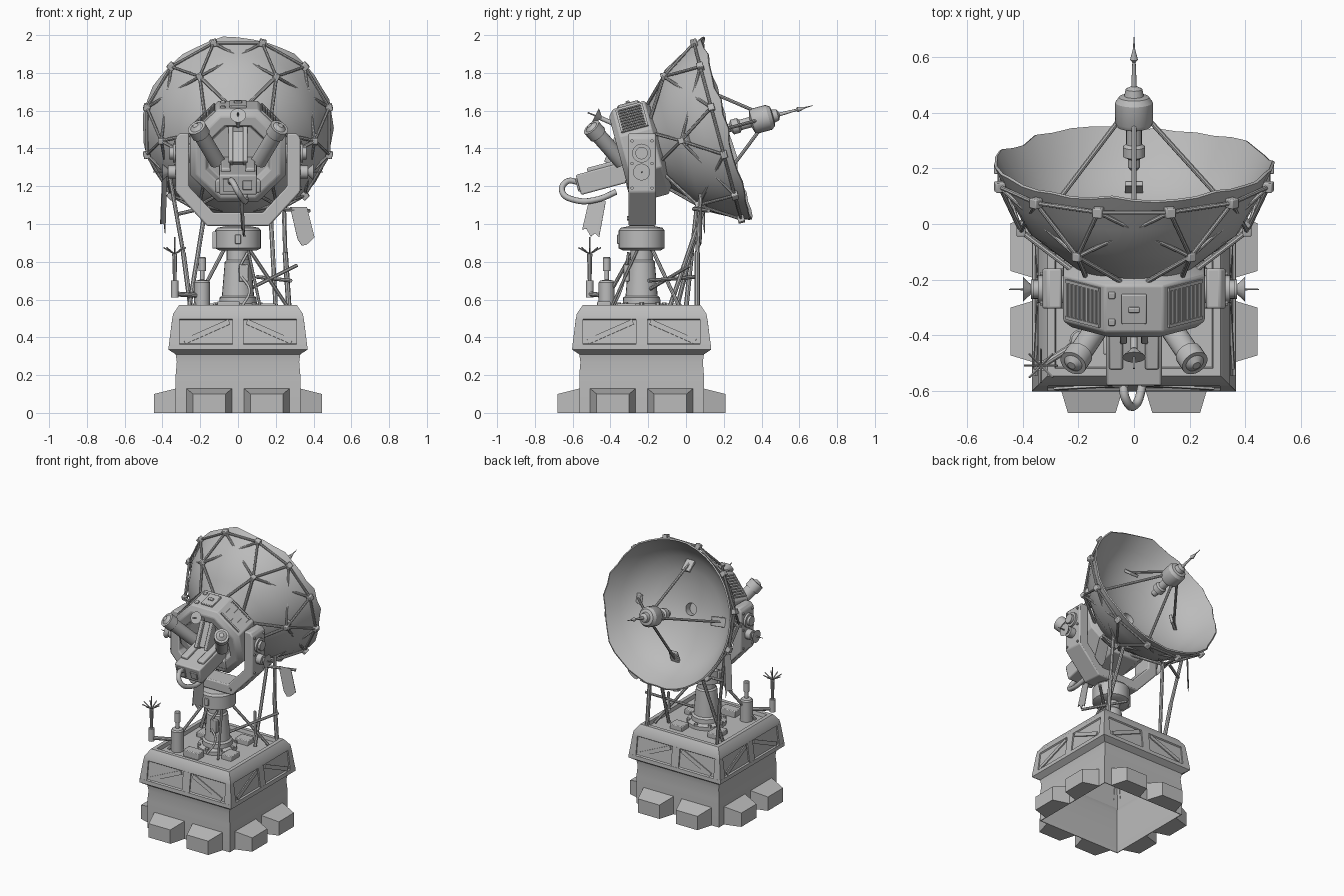
import bpy, bmesh, math, random
from mathutils import Matrix, Vector

random.seed(4)
if "Cube" in bpy.data.objects:
    bpy.data.objects.remove(bpy.data.objects["Cube"])

grey = bpy.data.materials.new("plain grey")
grey.use_nodes = True
grey.diffuse_color = (0.5, 0.5, 0.5, 1)
grey.node_tree.nodes["Principled BSDF"].inputs["Base Color"].default_value = (0.5, 0.5, 0.5, 1)

T, R, rad = Matrix.Translation, Matrix.Rotation, math.radians
ID = Matrix.Identity(4)
BASE = T((0, -0.235, 0))                                # tower axis
HEAD = T((0, 0.215, 1.505)) @ R(rad(15), 4, 'X')        # dish rim frame, +y is the dish axis
AXIS = HEAD @ R(rad(-90), 4, 'X')                       # same, turned for lathing


def finish(name, bm, bevel=0.0, mat=ID):
    bmesh.ops.recalc_face_normals(bm, faces=bm.faces)
    for f in bm.faces:
        f.smooth = True
    for e in bm.edges:
        e.smooth = e.is_manifold and e.calc_face_angle(0) < rad(32)
    me = bpy.data.meshes.new(name)
    bm.to_mesh(me)
    bm.free()
    me.materials.append(grey)
    ob = bpy.data.objects.new(name, me)
    bpy.context.collection.objects.link(ob)
    ob.matrix_world = mat
    if bevel:
        mod = ob.modifiers.new("bevel", 'BEVEL')
        mod.width, mod.segments = bevel, 2
    return ob


def add_box(bm, c, s, mat=ID):
    bmesh.ops.create_cube(bm, size=1, matrix=mat @ T(c) @ Matrix.Diagonal((*s, 1)))


def add_hull(bm, pts, mat=ID):
    bmesh.ops.convex_hull(bm, input=[bm.verts.new(mat @ Vector(p)) for p in pts])


def add_rod(bm, a, b, r, r2=None, n=10):
    a, b = Vector(a), Vector(b)
    d = b - a
    m = T((a + b) / 2) @ d.to_track_quat('Z', 'Y').to_matrix().to_4x4()
    bmesh.ops.create_cone(bm, cap_ends=True, segments=n, radius1=r,
                          radius2=r if r2 is None else r2, depth=d.length, matrix=m)


def boxes(name, items, mat=ID, bevel=0.0):
    bm = bmesh.new()
    for c, s in items:
        add_box(bm, c, s)
    return finish(name, bm, bevel, mat)


def rods(name, items, mat=ID, n=10):
    bm = bmesh.new()
    for it in items:
        add_rod(bm, *it, n=n)
    return finish(name, bm, 0, mat)


def lathe(name, prof, n, mat=ID, turn=0.0, ragged=0.0, bevel=0.0):
    bm = bmesh.new()
    jit = [random.uniform(-ragged, ragged) for _ in range(n)]
    rings = []
    for r, z in prof:
        ring = []
        for i in range(n):
            t = turn + math.tau * i / n
            k = jit[i] if r > 0.47 else 0
            ring.append(bm.verts.new(((r + k / 2) * math.cos(t), (r + k / 2) * math.sin(t), z + k)))
        rings.append(ring)
    for p, q in zip(rings, rings[1:]):
        for i in range(n):
            bm.faces.new((p[i], p[(i + 1) % n], q[(i + 1) % n], q[i]))
    bm.faces.new(rings[0])
    bm.faces.new(rings[-1])
    return finish(name, bm, bevel, mat)


def tube(name, pts, r, mat=ID):
    cu = bpy.data.curves.new(name, 'CURVE')
    cu.dimensions, cu.bevel_depth, cu.bevel_resolution = '3D', r, 3
    sp = cu.splines.new('BEZIER')
    sp.bezier_points.add(len(pts) - 1)
    for bp, p in zip(sp.bezier_points, pts):
        bp.co = p
        bp.handle_left_type = bp.handle_right_type = 'AUTO'
    cu.materials.append(grey)
    ob = bpy.data.objects.new(name, cu)
    bpy.context.collection.objects.link(ob)
    ob.matrix_world = mat


# Base: hollow square shell, open below, with a recessed belt and deck
q = math.sqrt(2)
shell = [(.29, .53), (.335, .5), (.345, .35), (.318, .3), (.325, 0), (.33, 0), (.33, .2), (.324, .27), (.33, .31),
         (.368, .335), (.366, .362), (.356, .368), (.34, .492), (.348, .498), (.343, .525), (.312, .57), (.285, .57), (.28, .545)]
lathe("base_shell", [(r * q, z) for r, z in shell], 4, BASE, math.pi / 4)

# Feet and the braced belt frame
feet, frame = bmesh.new(), bmesh.new()
for k in range(4):
    side = R(k * math.pi / 2, 4, 'Z')
    belt = side @ T((0, -.35, .43)) @ R(rad(-7), 4, 'X')
    add_box(frame, (0, 0, 0), (.06, .014, .14), belt)
    for s in (-1, 1):
        add_hull(frame, [(s * x, -y, z) for c, z in ((.366, .36), (.348, .5))
                         for x in (.31, c) for y in (c, c - .02)], side)
        add_box(frame, (0, 0, 0), (.26, .012, .028), belt @ T((s * .165, 0, 0)) @ R(s * rad(24), 4, 'Y'))
        add_hull(feet, [(s * .152 + dx * w, -d, z) for w, d, h in ((.122, .325, .13), (.086, .445, .1))
                        for dx in (-1, 1) for z in (0, h)], side)
finish("base_feet", feet, 0, BASE)
finish("belt_frame", frame, 0, BASE)

# Pedestal and slewing drum
lathe("pedestal", [(.13, .54), (.13, .57), (.1, .58), (.098, .61), (.085, .62), (.07, .8),
                   (.06, .81), (.06, .87)], 24, BASE)
lathe("slewing_drum", [(.1, .86), (.122, .872), (.122, .965), (.11, .98), (.06, .99)], 28, BASE)
boxes("drum_boxes", [((-.12, 0, .915), (.03, .08, .09)), ((0, -.122, .92), (.03, .015, .05)),
                     ((.03, -.08, .74), (.05, .03, .09))], BASE, .004)
boxes("deck_boxes", [((-.05, -.2, .565), (.12, .07, .05)), ((.16, -.08, .56), (.08, .1, .04)),
                     ((.1, .17, .56), (.1, .08, .04)), ((-.17, .12, .56), (.08, .12, .04))], BASE, .005)
bm = bmesh.new()
for i in range(8):
    t = i * math.tau / 8
    add_rod(bm, (.12 * math.cos(t), .12 * math.sin(t), .56), (.12 * math.cos(t), .12 * math.sin(t), .585), .012, n=6)
finish("pedestal_bolts", bm, 0, BASE)
tube("pedestal_cable", [(.02, -.15, .56), (.06, -.11, .65), (.01, -.085, .75), (.05, -.07, .85)], .007, BASE)

# Yoke: one bent U profile, extruded in depth
half = [(.165, .99), (.33, 1.17), (.33, 1.455), (.31, 1.48), (.26, 1.48), (.26, 1.2), (.13, 1.06)]
bm = bmesh.new()
f = bm.faces.new([bm.verts.new((x, -.305, z)) for x, z in half + [(-x, z) for x, z in reversed(half)]])
ext = bmesh.ops.extrude_face_region(bm, geom=[f])["geom"]
bmesh.ops.translate(bm, vec=(0, .145, 0), verts=[v for v in ext if isinstance(v, bmesh.types.BMVert)])
finish("yoke", bm, .008)

pivot, bolts = bmesh.new(), bmesh.new()
for s in (-1, 1):
    add_rod(pivot, (s * .2, -.235, 1.375), (s * .345, -.235, 1.375), .05, n=20)
    add_rod(pivot, (s * .34, -.235, 1.375), (s * .362, -.235, 1.375), .033, n=20)
    add_rod(pivot, (s * .32, -.235, 1.275), (s * .37, -.235, 1.275), .035, n=20)
    add_rod(pivot, (s * .365, -.235, 1.275), (s * .4, -.235, 1.275), .012, .045, n=16)
    add_rod(pivot, (s * .39, -.235, 1.275), (s * .45, -.235, 1.275), .005, .002, n=6)
    for z in (1.19, 1.32, 1.44):
        for y in (-.285, -.18):
            add_rod(bolts, (s * .325, y, z), (s * .338, y, z), .009, n=6)
    add_rod(bolts, (s * .15, -.312, 1.03), (s * .15, -.3, 1.03), .012, n=6)
finish("yoke_pivots", pivot)
finish("yoke_bolts", bolts)

# Octagonal head behind the dish, with a recessed rear face
lathe("head_housing", [(.17, -.54), (.185, -.585), (.24, -.585), (.276, -.555), (.276, -.385), (.2, -.34)],
      8, AXIS, math.pi / 8, 0, .006)
vents = bmesh.new()
for s in (-1, 1):
    m = T((0, -.47, 0)) @ R(s * rad(45), 4, 'Y')
    for dy in (-.068, .068):
        add_box(vents, (0, dy, .257), (.17, .012, .016), m)
    for i in range(9):
        add_box(vents, (-.08 + .02 * i, 0, .256), (.008, .13, .012), m)
finish("head_vents", vents, 0, HEAD)
boxes("head_hatches", [((0, -.47, .257), (.09, .11, .022)), ((0, -.47, .271), (.04, .02, .014)),
                       ((-.08, -.42, .255), (.025, .025, .016)), ((-.08, -.52, .255), (.025, .025, .016))], HEAD, .004)

# Equipment on the head's rear face
boxes("receiver_box", [((0, -.67, -.085), (.2, .33, .11)), ((-.065, -.64, -.03), (.05, .26, .04)),
                       ((.065, -.64, -.03), (.05, .26, .04)), ((0, -.54, -.16), (.24, .1, .07))], HEAD, .008)
boxes("receiver_column", [((-.038, 0, 0), (.024, .1, .22)), ((.038, 0, 0), (.024, .1, .22)),
                          ((0, .015, 0), (.07, .08, .2))], HEAD @ T((0, -.565, .055)) @ R(rad(-38), 4, 'X'), .005)
boxes("receiver_panel", [((.05, -.837, -.085), (.05, .015, .05)), ((-.05, -.837, -.085), (.06, .015, .07))], HEAD, .003)
side_tubes = bmesh.new()
for s in (-1, 1):
    a, b = Vector((s * .215, -.495, 1.505)), Vector((s * .11, -.34, 1.33))
    add_rod(side_tubes, b, a, .042, n=20)
    add_rod(side_tubes, a.lerp(b, .18), a.lerp(b, -.04), .05, n=20)
    add_rod(side_tubes, a.lerp(b, -.04), a.lerp(b, -.1), .035, .015, n=20)
finish("side_tubes", side_tubes)
rods("small_horn", [((0, -.36, 1.52), (0, -.45, 1.56), .012), ((0, -.45, 1.56), (0, -.48, 1.575), .01, .042),
                    ((0, -.46, 1.565), (0, -.52, 1.59), .004)], ID, 16)
tube("rear_hose", [(-.04, -.56, 1.22), (-.03, -.63, 1.225), (0, -.655, 1.17), (.03, -.58, 1.125),
                   (.04, -.47, 1.13), (.03, -.37, 1.17)], .016)

# Dish shell, slightly ragged at the rim, with a small hole in the middle
lathe("dish", [(.215, -.375), (.3, -.305), (.385, -.235), (.445, -.125), (.503, .0), (.494, .005), (.435, -.095),
               (.365, -.175), (.27, -.228), (.17, -.262), (.08, -.28), (.042, -.283), (.04, -.33)], 40, AXIS, 0, .011)


def polar(r, deg, a):
    return Vector((r * math.sin(rad(deg)), a, r * math.cos(rad(deg))))


# Back truss of the dish: twelve rim nodes fanned onto six middle nodes
truss, nodes = bmesh.new(), bmesh.new()
for k in range(12):
    d = 30 * k + 15
    outer = polar(.5, d, -.05)
    add_rod(truss, outer, polar(.5, d + 30, -.05), .008, n=8)
    add_box(nodes, (0, 0, 0), (.036, .036, .036), T(outer) @ R(rad(d), 4, 'Y'))
for k in range(6):
    d = 60 * k + 30
    mid = polar(.407, d, -.25)
    add_box(nodes, (0, 0, 0), (.032, .032, .032), T(mid) @ R(rad(d), 4, 'Y'))
    for da in (-45, -15, 15, 45):
        add_rod(truss, mid, polar(.5, d + da, -.05), .008, n=8)
    for da in (-18, 18):
        add_rod(truss, mid, polar(.235, d + da, -.375), .009, n=8)
finish("dish_truss", truss, 0, HEAD)
finish("truss_nodes", nodes, .004, HEAD)

# Feed body, struts and their mounting plates
lathe("feed", [(.015, -.02), (.022, -.01), (.022, .02), (.04, .03), (.04, .065), (.028, .075),
               (.028, .13), (.06, .14), (.068, .155), (.068, .23), (.055, .25), (.035, .255), (.03, .28),
               (.01, .29), (.006, .38), (.014, .39), (.004, .43), (.001, .475)], 20, AXIS)
struts, plates = bmesh.new(), bmesh.new()
for d, r in ((0, .33), (90, .36), (180, .33), (270, .31)):
    foot = polar(r, d, -.185)
    add_rod(struts, foot, polar(.05, d, .17), .009, n=8)
    add_box(plates, (0, 0, 0), (.065, .02, .14), T(foot) @ R(rad(d), 4, 'Y') @ R(rad(36), 4, 'X'))
finish("feed_struts", struts, 0, HEAD)
finish("strut_plates", plates, .004, HEAD)

# Props, stays and loose poles under the dish
rods("props", [((.27, .06, .55), (.25, .06, .85), .014), ((.25, .06, .85), (.24, .08, 1.2), .012),
               ((-.25, .0, .55), (-.29, .03, .85), .013), ((-.29, .03, .85), (-.37, .08, 1.3), .011),
               ((-.26, -.05, .55), (-.17, .09, 1.1), .012), ((.2, -.09, .55), (.17, .1, 1.1), .012),
               ((.27, -.03, .55), (.03, -.2, .91), .01), ((-.24, -.45, .55), (-.05, -.25, .91), .01),
               ((.05, -.2, .65), (.31, .02, .78), .01), ((.12, -.4, .55), (.05, -.25, .88), .008),
               ((.2, .04, 1.08), (.38, .12, 1.07), .01), ((-.33, .06, 1.05), (-.2, .12, 1.08), .01),
               ((.1, .05, .72), (.28, -.2, .7), .01)], ID, 8)


# Torn cloth strips
def cloth(name, p, along, w, h, lean):
    bm, a, n = bmesh.new(), Vector(along), 4
    top = [bm.verts.new(Vector(p) + a * w * (i / n - .5)) for i in range(n + 1)]
    low = [bm.verts.new(v.co + Vector(lean) - Vector((0, 0, h * random.uniform(.75, 1)))) for v in top]
    for i in range(n):
        bm.faces.new((top[i], top[i + 1], low[i + 1], low[i]))
    finish(name, bm).modifiers.new("thickness", 'SOLIDIFY').thickness = .004


cloth("cloth_left", (.32, .08, 1.09), (1, .1, 0), .09, .21, (.04, 0, 0))
cloth("cloth_right", (-.39, .08, 1.26), (.5, .8, 0), .05, .32, (-.01, 0, 0))
cloth("cloth_rear", (.02, -.47, 1.12), (.2, 1, 0), .09, .19, (.01, -.035, 0))

# Whip mast with prongs and the canister beside it
bm = bmesh.new()
top = Vector((-.335, -.51, .84))
add_rod(bm, (-.335, -.51, .61), (-.335, -.51, .7), .02, n=12)
add_rod(bm, (-.335, -.51, .7), top, .01, .014)
add_rod(bm, (-.335, -.51, .63), (-.19, -.42, .62), .013)
for i in range(8):
    t = i * math.tau / 8
    add_rod(bm, top, top + Vector((.06 * math.cos(t), .06 * math.sin(t), .035)), .004, n=5)
add_rod(bm, top, top + Vector((0, 0, .09)), .004, n=5)
finish("whip_mast", bm)
lathe("canister", [(.042, .545), (.042, .69), (.035, .7), (.012, .705), (.012, .75), (.02, .752), (.02, .82), (.015, .826)],
      16, T((-.19, -.42, 0)))
